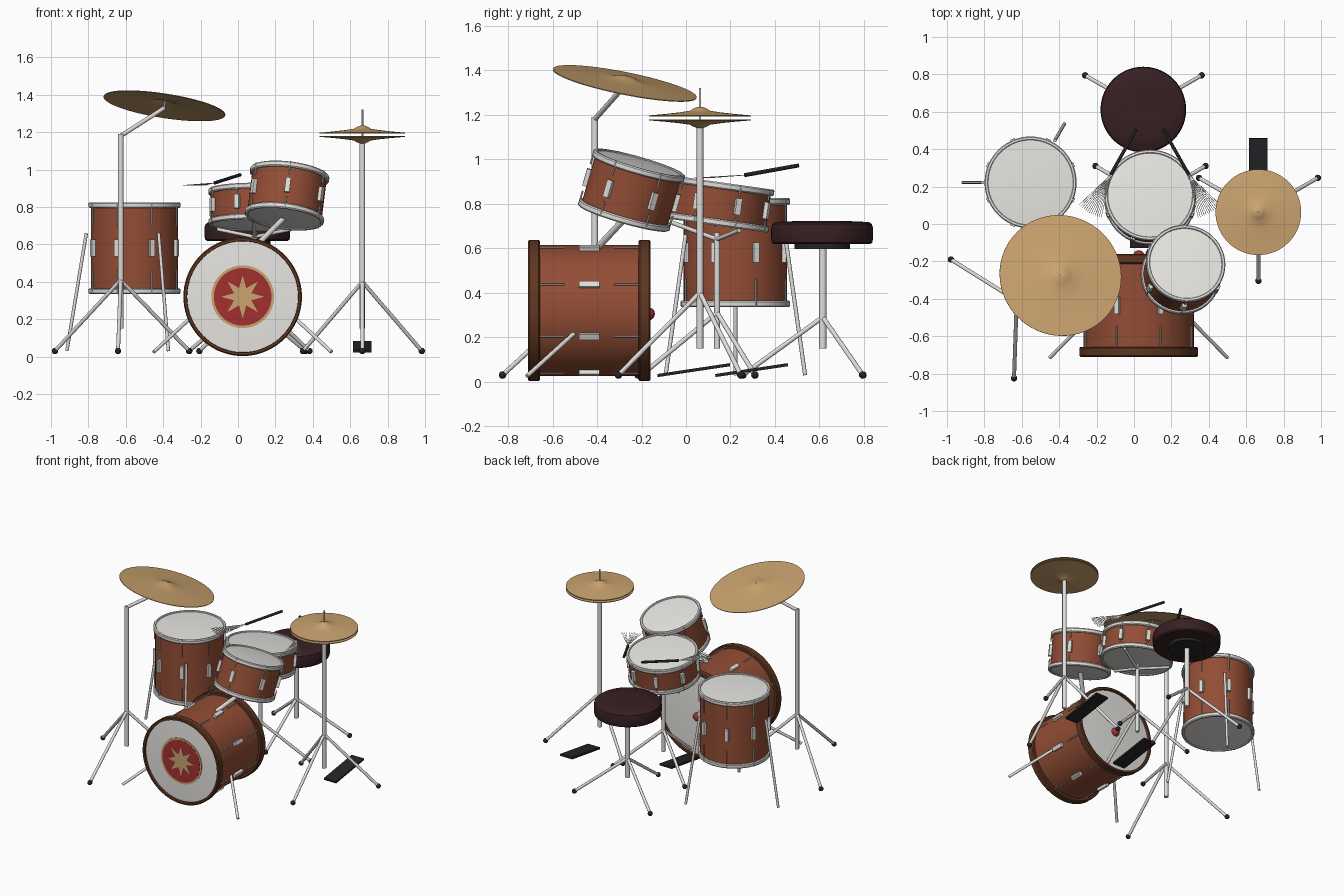
import bpy, bmesh
from math import sin, cos, pi, radians
from mathutils import Vector, Matrix

if "Cube" in bpy.data.objects:
    bpy.data.objects.remove(bpy.data.objects["Cube"])

V = Vector


def mat(name, r, g, b):
    m = bpy.data.materials.new(name)
    m.diffuse_color = (r, g, b, 1)
    m.use_nodes = True
    m.node_tree.nodes["Principled BSDF"].inputs["Base Color"].default_value = m.diffuse_color
    return m


SHELL = mat("red brown shell", .29, .075, .036)
WOOD = mat("dark wood hoop", .115, .037, .015)
WHITE = mat("drum skin white", .86, .85, .82)
CHROME = mat("chrome grey", .74, .73, .71)
BRASS = mat("cymbal brass", .60, .37, .16)
RED = mat("emblem red", .37, .03, .03)
BLACK = mat("rubber black", .018, .018, .02)
SEAT = mat("maroon leather", .038, .014, .016)


def finish(name, bm, m, M=None):
    bmesh.ops.remove_doubles(bm, verts=bm.verts, dist=1e-6)
    bmesh.ops.recalc_face_normals(bm, faces=bm.faces)
    me = bpy.data.meshes.new(name)
    bm.to_mesh(me)
    bm.free()
    me.materials.append(m)
    me.shade_smooth()
    me.set_sharp_from_angle(angle=radians(35))
    ob = bpy.data.objects.new(name, me)
    shift = Matrix.Translation((.005, 0, 0))
    ob.matrix_world = shift @ M if M else shift
    bpy.context.collection.objects.link(ob)
    return ob


def frame(origin, axis):
    q = V((0, 0, 1)).rotation_difference(V(axis).normalized())
    return Matrix.Translation(V(origin)) @ q.to_matrix().to_4x4()


def lathe(name, profiles, m, M, n=56, closed=True):
    """Revolve (radius, height) profiles about local z."""
    bm = bmesh.new()
    for prof in profiles:
        rings = [[bm.verts.new((r * cos(2 * pi * i / n), r * sin(2 * pi * i / n), z))
                  for i in range(n)] if r > 0 else [bm.verts.new((0, 0, z))] for r, z in prof]
        pairs = list(zip(rings, rings[1:])) + ([(rings[-1], rings[0])] if closed else [])
        for a, b in pairs:
            for i in range(n):
                j = (i + 1) % n
                q = [a[i % len(a)], a[j % len(a)], b[j % len(b)], b[i % len(b)]]
                q = list(dict.fromkeys(q))
                if len(q) > 2:
                    bm.faces.new(q)
    return finish(name, bm, m, M)


def solid(name, r, z0, z1, m, M):
    return lathe(name, [[(0, z0), (r, z0), (r, z1), (0, z1)]], m, M, closed=False)


def heads(name, r, h, M, crown=.007):
    """A pair of slightly crowned drum skins at local z = -h and h."""
    cap = [(r * k / 5, h + crown * (1 - (k / 5) ** 2)) for k in range(6)]
    lathe(name, [cap, [(a, -z) for a, z in cap][::-1]], WHITE, M, closed=False)
    # each skin is an open sheet, so point both outward
    me = bpy.data.objects[name].data
    flip = [p.index for p in me.polygons if p.normal.z * p.center.z < 0]
    bm = bmesh.new()
    bm.from_mesh(me)
    bm.faces.ensure_lookup_table()
    bmesh.ops.reverse_faces(bm, faces=[bm.faces[i] for i in flip])
    bm.to_mesh(me)
    bm.free()


def add_tube(bm, a, b, r, n=12):
    a, b = V(a), V(b)
    bmesh.ops.create_cone(bm, cap_ends=True, segments=n, radius1=r, radius2=r,
                          depth=(b - a).length, matrix=frame((a + b) / 2, b - a))


def tubes(name, items, m, n=12):
    bm = bmesh.new()
    for a, b, r in items:
        add_tube(bm, a, b, r, n)
    return finish(name, bm, m)


def balls(name, points, r, m):
    bm = bmesh.new()
    for p in points:
        bmesh.ops.create_uvsphere(bm, u_segments=16, v_segments=10, radius=r,
                                  matrix=Matrix.Translation(V(p)))
    return finish(name, bm, m)


def lugs(name, M, r, depth, count, phase, length):
    """Lug blocks at mid height and tension rods reaching in from both hoops."""
    bm = bmesh.new()
    for i in range(count):
        R = Matrix.Rotation(radians(phase) + 2 * pi * i / count, 4, 'Z')
        bmesh.ops.create_cube(bm, size=1, matrix=R @ Matrix.Translation((r + .008, 0, 0))
                              @ Matrix.Diagonal((.022, .027, length, 1)))
        for s in (-1, 1):
            add_tube(bm, R @ V((r + .010, 0, s * depth / 2)),
                     R @ V((r + .010, 0, s * depth * .24)), .004, 8)
    finish(name, bm, CHROME, M)


def drum(name, centre, axis, r, depth, count, phase, length):
    M = frame(centre, axis)
    h = depth / 2
    lathe(name + "_shell", [[(r, -h + .01), (r, h - .01)]], SHELL, M, closed=False)
    heads(name + "_heads", r - .001, h - .007, M)
    ring = [(r - .006, h - .03), (r + .008, h - .03), (r + .013, h - .024), (r + .013, h - .006),
            (r + .008, h), (r - .003, h), (r - .006, h - .004)]
    lathe(name + "_hoops", [ring, [(a, -z) for a, z in ring]], CHROME, M)
    lugs(name + "_lugs", M, r, depth, count, phase, length)
    return M


def tripod(name, x, y, top, joint, radius, phase, r=.015):
    """Pole, three splayed legs and rubber feet."""
    feet = [V((x + radius * cos(radians(phase + k * 120)),
               y + radius * sin(radians(phase + k * 120)), .03)) for k in range(3)]
    tubes(name + "_stand", [((x, y, .15), (x, y, top), r)]
          + [((x, y, joint), f, .0105) for f in feet], CHROME, 16)
    balls(name + "_feet", feet, .017, BLACK)


def cymbal(name, centre, axis, r, bell):
    top = [(0, bell), (r * .07, bell * .95), (r * .14, bell * .76), (r * .2, bell * .54),
           (r * .4, bell * .36), (r * .7, bell * .16), (r, 0)]
    prof = top + [(a, z - .004) for a, z in reversed(top)]
    lathe(name, [prof], BRASS, frame(centre, axis), 64, closed=False)


# Bass drum, local z points to the front (-y), local y points up
B = Matrix.Translation((.02, -.435, .32)) @ Matrix.Rotation(pi / 2, 4, 'X')
lathe("bass_shell", [[(.295, -.255), (.295, .255)]], SHELL, B, 72, closed=False)
heads("bass_heads", .297, .258, B, .008)
hoop = [(.294, .222), (.311, .222), (.317, .228), (.317, .269), (.311, .275), (.298, .275)]
lathe("bass_hoops", [hoop, [(a, -z) for a, z in hoop]], WOOD, B, 72)
lugs("bass_lugs", B, .295, .46, 8, 22.5, .09)

# Emblem: brass ring, red disc and eight-pointed star as thin plates
solid("emblem_ring", .168, .262, .2675, BRASS, B)
solid("emblem_disc", .154, .262, .269, RED, B)
bm = bmesh.new()
pts = [(.115 if i % 2 == 0 else .05, pi * i / 8) for i in range(16)]
rim = [bm.verts.new((r * cos(a), r * sin(a), .271)) for r, a in pts]
low = [bm.verts.new((v.co.x, v.co.y, .265)) for v in rim]
mid = bm.verts.new((0, 0, .271))
for i in range(16):
    j = (i + 1) % 16
    bm.faces.new((mid, rim[i], rim[j]))
    bm.faces.new((rim[i], low[i], low[j], rim[j]))
finish("emblem_star", bm, BRASS, B)

# Bass spurs
tubes("bass_spurs", [((.02 + s * .27, -.505, .215), (.02 + s * .475, -.715, .025), .010)
                     for s in (-1, 1)], CHROME)

# Floor tom with three legs
fx, fy = -.558, .222
drum("floor_tom", (fx, fy, .58), (0, 0, 1), .233, .49, 8, 22.5, .09)
legs = []
for k in (60, 180, 300):
    d = V((cos(radians(k)), sin(radians(k)), 0))
    legs.append((V((fx, fy, .66)) + d * .258, V((fx, fy, .03)) + d * .362, .009))
tubes("floor_tom_legs", legs, CHROME)

# Snare, tilted to the player, on its basket stand
S = drum("snare", (.081, .142, .80), (0, .139, .99), .232, .195, 8, 22.5, .075)
tripod("snare", .083, .14, .67, .31, .34, 30, .013)
tubes("snare_basket", [((.083, .14, .64), S @ V((.225 * cos(radians(a)), .225 * sin(radians(a)), -.105)), .010)
                       for a in (30, 150, 270)], CHROME)

# Rack tom and its mount on the bass drum
drum("rack_tom", (.257, -.245, .861), (.12, .275, .955), .2, .262, 6, -90, .08)
tubes("tom_mount", [((.10, -.40, .60), (.24, -.27, .74), .015)], CHROME, 16)

# Hi-hat
hx, hy = .66, .063
tripod("hihat", hx, hy, 1.17, .40, .367, 30)
tubes("hihat_rod", [((hx, hy, 1.1), (hx, hy, 1.32), .005)], CHROME)
cymbal("hihat_top", (hx, hy, 1.197), (0, 0, 1), .229, .039)
cymbal("hihat_bottom", (hx, hy, 1.175), (0, 0, -1), .229, .036)

# Crash cymbal on a boom stand
tripod("crash", -.632, -.41, 1.19, .41, .415, 28)
n = V((.155, .20, 1)).normalized()
c = V((-.398, -.275, 1.343))
tubes("crash_boom", [((-.632, -.41, 1.18), c - n * .015, .012), (c - n * .03, c + n * .036, .005)], CHROME)
cymbal("crash_cymbal", c, n, .329, .034)

# Stool
tripod("stool", .045, .615, .60, .29, .36, 30, .017)
T = Matrix.Translation((.045, .612, 0))
solid("stool_plate", .125, .597, .622, BLACK, T)
lathe("seat", [[(0, .618), (.215, .618), (.226, .626), (.229, .645), (.229, .69), (.224, .708),
                (.21, .718), (.12, .722), (0, .722)]], SEAT, T, closed=False)

# Pedals: sloping plates, plus the bass beater
for name, x, y in (("bass_pedal", .023, .035), ("hihat_pedal", .66, .295)):
    bm = bmesh.new()
    bmesh.ops.create_cube(bm, size=1, matrix=Matrix.Diagonal((.10, .33, .014, 1)))
    finish(name, bm, BLACK, Matrix.Translation((x, y, .052)) @ Matrix.Rotation(radians(8.5), 4, 'X'))
balls("bass_beater", [(.02, -.17, .305)], .03, RED)

# Wire brushes, mirrored about the snare centre
for side, s in (("left", -1), ("right", 1)):
    def P(dx, y, z):
        return V((.079 + s * dx, y, z))
    a, b = P(.073, .505, .972), P(.208, .265, .929)
    tubes(side + "_brush_handle", [(a, b, .009)], BLACK)
    d = b - a
    d.z = 0
    d.normalize()
    wires = []
    for k in range(-6, 7):
        w = Matrix.Rotation(radians(k * 2.8), 3, 'Z') @ d
        wires.append((b, b + w * .235 - V((0, 0, .013)), .0014))
    tubes(side + "_brush_wires", wires, CHROME, 5)
